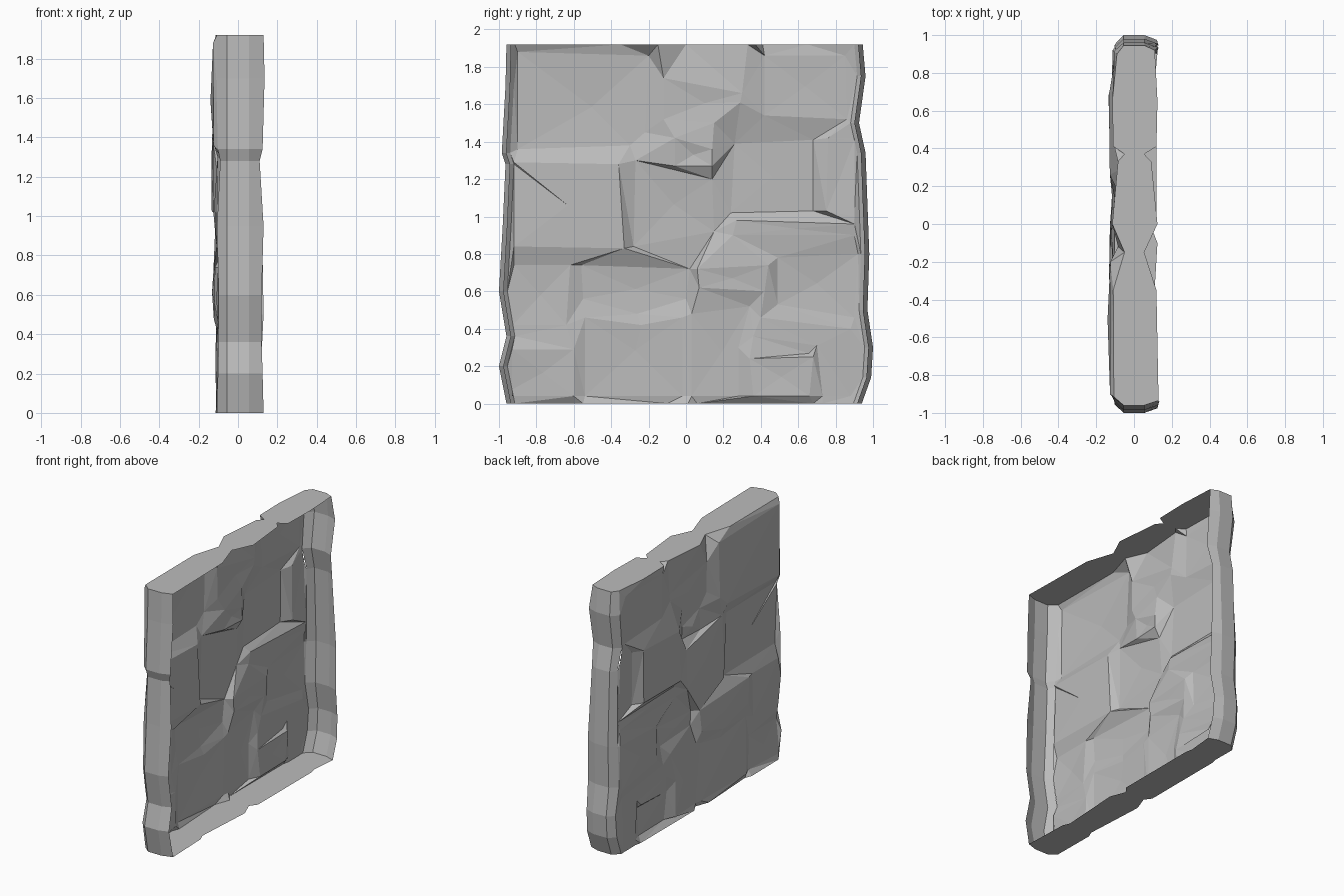
import bpy
import bmesh
import random
from mathutils import Vector
from mathutils.geometry import delaunay_2d_cdt

random.seed(4)
HEIGHT = 1.92

old = bpy.data.objects.get("Cube")
if old:
    bpy.data.objects.remove(old, do_unlink=True)

flat_points, depths, edges = [], [], []


def add_point(y, z, depth):
    """Store one point of the relief and return its index."""
    flat_points.append(Vector((y, z)))
    depths.append(depth)
    return len(flat_points) - 1


def stone(depth, bulge, *corners):
    """One flat stone of the relief with a slightly raised middle."""
    ids = [add_point(y, z, depth + random.uniform(-.008, .008)) for y, z in corners]
    for first, second in zip(ids, ids[1:] + ids[:1]):
        edges.append((first, second))
    middle = sum((Vector(c) for c in corners), Vector((0, 0))) / len(corners)
    add_point(middle.x, middle.y, depth - bulge)


# Outline of the panel: side points hold (z, y, back depth), end points hold (y, half depth)
front_side = [(0, -.96, .13), (.2, -1, .125), (.36, -.96, .12), (.6, -1, .12),
              (.95, -.98, .13), (1.28, -.965, .11), (1.34, -.985, .125),
              (1.7, -.965, .135), (HEIGHT, -.96, .13)]
back_side = [(0, .94, .125), (.14, .99, .125), (.3, 1, .12), (.5, .97, .13),
             (.8, .98, .125), (1.34, .96, .105), (1.5, .925, .12),
             (1.75, .96, .13), (HEIGHT, .945, .11)]
top_end = [(-.35, .11), (-.15, .05), (0, .115), (.33, .085), (.37, .05), (.41, .11), (.65, .115)]
bottom_end = [(-.6, .11), (-.55, .09), (-.1, .115), (.01, .075), (.06, .11), (.68, .11), (.73, .1)]


def side_section(z, y, back):
    """Bevelled cross-section through a side wall, from the relief to the open back."""
    sign = 1 if y > 0 else -1
    return [Vector((-back * .82, y - sign * .045, z)), Vector((-.055, y, z)),
            Vector((.055, y, z)), Vector((back, y - sign * .025, z))]


def end_section(y, z, half):
    """Straight cross-section through the top or bottom wall."""
    return [Vector((x, y, z)) for x in (-half, -half * .45, half * .45, half * 1.08)]


ring = [side_section(*p) for p in front_side]
ring += [end_section(y, HEIGHT, half) for y, half in top_end]
ring += [side_section(*p) for p in reversed(back_side)]
ring += [end_section(y, 0, half) for y, half in reversed(bottom_end)]

rim = [add_point(s[0].y, s[0].z, s[0].x) for s in ring]
edges.extend(zip(rim, rim[1:] + rim[:1]))

# Top course of stones
stone(-.12, .02, (-.9, 1.36), (-.3, 1.38), (-.22, 1.45), (-.2, 1.86), (-.9, 1.88))
stone(-.08, .01, (-.12, 1.52), (.15, 1.5), (.29, 1.61), (.3, 1.66), (-.12, 1.74))
stone(-.1, .01, (.42, 1.54), (.86, 1.52), (.85, 1.86), (.42, 1.86))

# Middle course of stones
stone(-.07, .01, (-.06, 1.27), (.14, 1.27), (.14, 1.36), (-.06, 1.42))
stone(-.13, 0, (.24, 1.02), (.68, 1.03), (.68, 1.41), (.26, 1.39))
stone(-.09, .01, (.75, 1.03), (.9, 1), (.9, 1.42), (.76, 1.42))
stone(-.075, 0, (-.92, .84), (-.33, .83), (-.36, 1.28), (-.92, 1.29))
stone(-.11, .01, (-.28, .84), (.15, .92), (.14, 1.2), (-.27, 1.3))
stone(-.09, 0, (.25, .9), (.9, .9), (.9, .96), (.27, .98))

# Lower courses of stones
stone(-.1, .01, (-.93, .42), (-.64, .42), (-.62, .74), (-.92, .74))
stone(-.122, .01, (-.55, .56), (-.26, .48), (0, .56), (.02, .72), (-.56, .74))
stone(-.075, .01, (.07, .62), (.42, .6), (.44, .74), (.06, .72))
stone(-.11, .01, (.49, .53), (.9, .46), (.92, .8), (.49, .78))
stone(-.08, .01, (-.93, .04), (-.6, .04), (-.6, .29), (-.93, .29))
stone(-.105, .01, (-.54, .04), (-.02, .04), (-.02, .46), (-.24, .42), (-.54, .46))
stone(-.105, .01, (.03, .04), (.28, .04), (.28, .3), (.34, .52), (.03, .48))
stone(-.075, .01, (.36, .04), (.66, .04), (.68, .25), (.34, .24))
stone(-.1, 0, (.73, .04), (.88, .04), (.88, .4), (.4, .46), (.36, .36), (.7, .31))

# Join the stones and the rim into one faceted relief
points, _, triangles, origins, _, _ = delaunay_2d_cdt(flat_points, edges, [], 1, 1e-5)
bm = bmesh.new()
verts = []
for point, origin in zip(points, origins):
    depth = depths[origin[0]] if origin else -.1
    verts.append(bm.verts.new((depth, point.x, point.y)))
for triangle in triangles:
    face = bm.faces.new([verts[i] for i in triangle])
    face.normal_update()
    if face.normal.x > 0:
        face.normal_flip()

# Walls around the relief, leaving the back open
rows = [[bm.verts.new(p) for p in section] for section in ring]
centre = Vector((0, 0, HEIGHT / 2))
for row, following in zip(rows, rows[1:] + rows[:1]):
    for i in range(len(row) - 1):
        face = bm.faces.new((row[i], row[i + 1], following[i + 1], following[i]))
        face.normal_update()
        if face.normal.dot(face.calc_center_median() - centre) < 0:
            face.normal_flip()
bmesh.ops.remove_doubles(bm, verts=bm.verts[:], dist=.0005)

mesh = bpy.data.meshes.new("stone_wall_panel")
bm.to_mesh(mesh)
bm.free()
panel = bpy.data.objects.new("stone_wall_panel", mesh)
bpy.context.collection.objects.link(panel)

# Plain grey stone
grey = bpy.data.materials.new("stone_grey")
grey.use_nodes = True
colour = (.5, .5, .5, 1)
grey.diffuse_color = colour
grey.node_tree.nodes["Principled BSDF"].inputs["Base Color"].default_value = colour
mesh.materials.append(grey)
